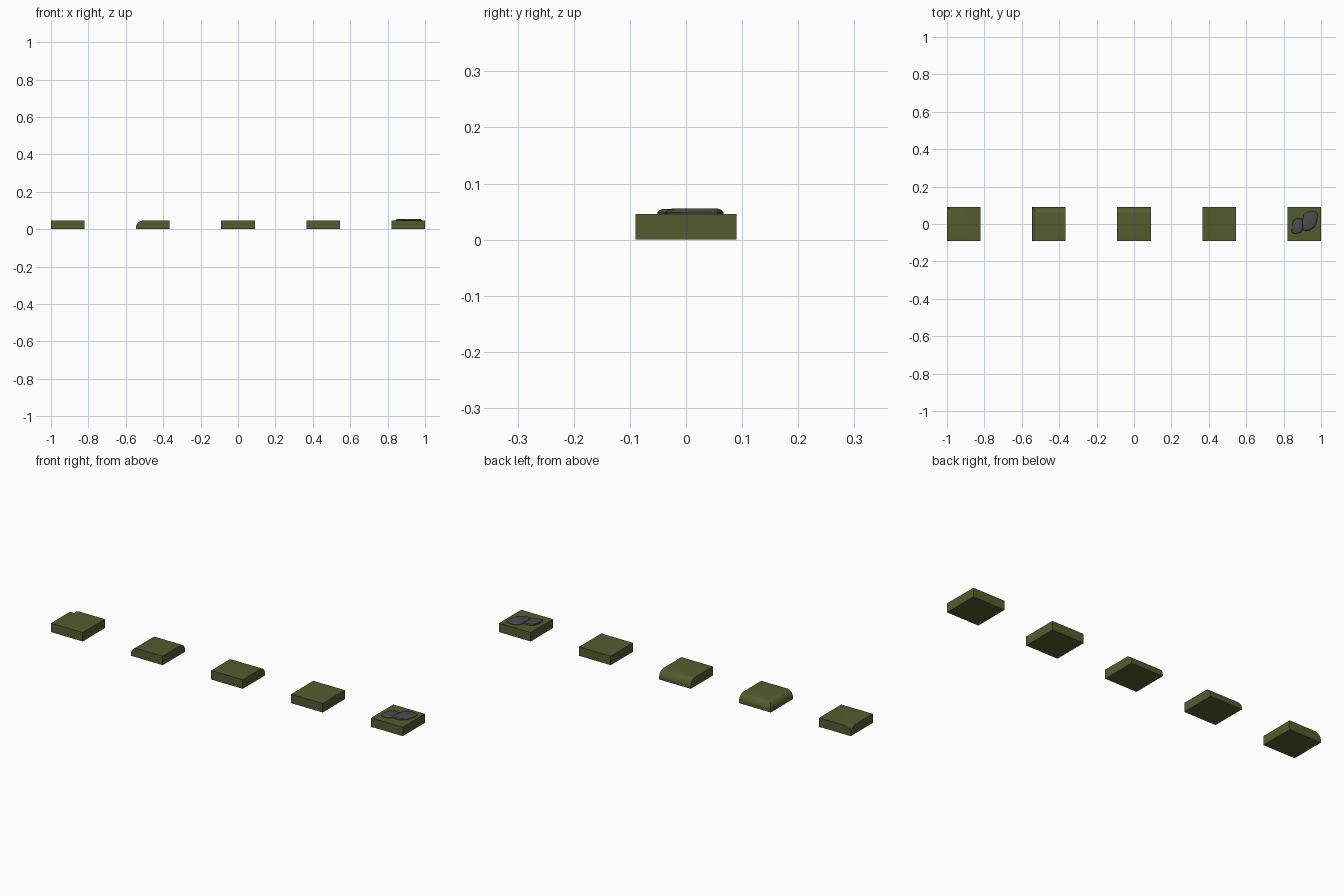
import bpy, bmesh, math, random

if "Cube" in bpy.data.objects:
    bpy.data.objects.remove(bpy.data.objects["Cube"])

random.seed(4)
HALF, TOP, R, SEG = 0.09, 0.046, 0.035, 8


def material(name, color):
    m = bpy.data.materials.new(name)
    m.diffuse_color = (*color, 1)
    m.use_nodes = True
    m.node_tree.nodes["Principled BSDF"].inputs["Base Color"].default_value = m.diffuse_color
    return m


GRASS = material("moss_green", (0.09, 0.105, 0.028))
STONE = material("stone_grey", (0.07, 0.07, 0.075))


def finish(bm, name, mat, loc, angle):
    bmesh.ops.recalc_face_normals(bm, faces=bm.faces)
    me = bpy.data.meshes.new(name)
    bm.to_mesh(me)
    bm.free()
    me.materials.append(mat)
    ob = bpy.data.objects.new(name, me)
    ob.location = loc
    bpy.context.collection.objects.link(ob)
    bpy.context.view_layer.objects.active = ob
    ob.select_set(True)
    bpy.ops.object.shade_smooth_by_angle(angle=math.radians(angle))
    ob.select_set(False)


# Ground tile; height combines the rounded profiles of the left and back edges
def tile(name, x, combine):
    steps = [i * math.pi / 2 / SEG for i in range(SEG + 1)]
    dist = [R * (1 - math.cos(a)) for a in steps] + [2 * HALF]
    prof = [TOP - R + R * math.sin(a) for a in steps] + [TOP]
    n = len(dist)
    bm = bmesh.new()
    v = [[bm.verts.new((-HALF + dist[i], HALF - dist[j], combine(prof[i], prof[j])))
          for j in range(n)] for i in range(n)]
    for i in range(n - 1):
        for j in range(n - 1):
            a, b, c, d = v[i][j], v[i + 1][j], v[i + 1][j + 1], v[i][j + 1]
            if i == j:
                bm.faces.new((a, b, c))
                bm.faces.new((a, c, d))
            else:
                bm.faces.new((a, b, c, d))
    # walls and underside
    rim = ([v[i][0] for i in range(n - 1)] + [v[-1][j] for j in range(n - 1)]
           + [v[i][-1] for i in range(n - 1, 0, -1)] + [v[0][j] for j in range(n - 1, 0, -1)])
    low = [bm.verts.new((p.co.x, p.co.y, 0)) for p in rim]
    for k in range(len(rim)):
        m = (k + 1) % len(rim)
        bm.faces.new((rim[k], rim[m], low[m], low[k]))
    bm.faces.new(low)
    bmesh.ops.recalc_face_normals(bm, faces=bm.faces)
    bmesh.ops.dissolve_limit(bm, angle_limit=math.radians(1), verts=bm.verts, edges=bm.edges)
    finish(bm, name, GRASS, (x, 0, 0), 30)


tile("inner_corner_tile", -0.91, max)
tile("outer_corner_tile", -0.455, min)
tile("edge_tile", 0, lambda a, b: b)
tile("plain_tile", 0.455, lambda a, b: TOP)
tile("stone_path_tile", 0.91, lambda a, b: TOP)


# Flat paving stone: irregular outline stacked in shrinking, rising rings
def paving_stone(name, outline, height):
    cx = sum(p[0] for p in outline) / len(outline)
    cy = sum(p[1] for p in outline) / len(outline)
    bm = bmesh.new()
    prev = None
    for s, z in ((0.97, -0.004), (1.0, 0.35 * height), (0.93, 0.75 * height), (0.78, height)):
        ring = [bm.verts.new((cx + (x - cx) * s, cy + (y - cy) * s,
                              TOP + z - random.uniform(0, 0.0012) * (z > 0)))
                for x, y in outline]
        if prev:
            for k in range(len(ring)):
                m = (k + 1) % len(ring)
                bm.faces.new((prev[k], prev[m], ring[m], ring[k]))
        else:
            bm.faces.new(ring[::-1])
        prev = ring
    hub = bm.verts.new((cx, cy, TOP + height))
    for k in range(len(prev)):
        bm.faces.new((prev[k], prev[(k + 1) % len(prev)], hub))
    finish(bm, name, STONE, (0, 0, 0), 25)


paving_stone("large_stone", [
    (0.902, -0.026), (0.914, -0.037), (0.938, -0.035), (0.958, -0.022), (0.970, -0.008),
    (0.977, 0.014), (0.983, 0.040), (0.981, 0.056), (0.970, 0.065), (0.945, 0.067),
    (0.920, 0.062), (0.908, 0.052), (0.904, 0.030), (0.897, 0.005)], 0.010)
paving_stone("small_stone", [
    (0.843, -0.040), (0.850, -0.050), (0.870, -0.051), (0.890, -0.047), (0.901, -0.036),
    (0.903, -0.010), (0.904, 0.012), (0.900, 0.027), (0.885, 0.031), (0.864, 0.029),
    (0.851, 0.018), (0.844, -0.008)], 0.009)
